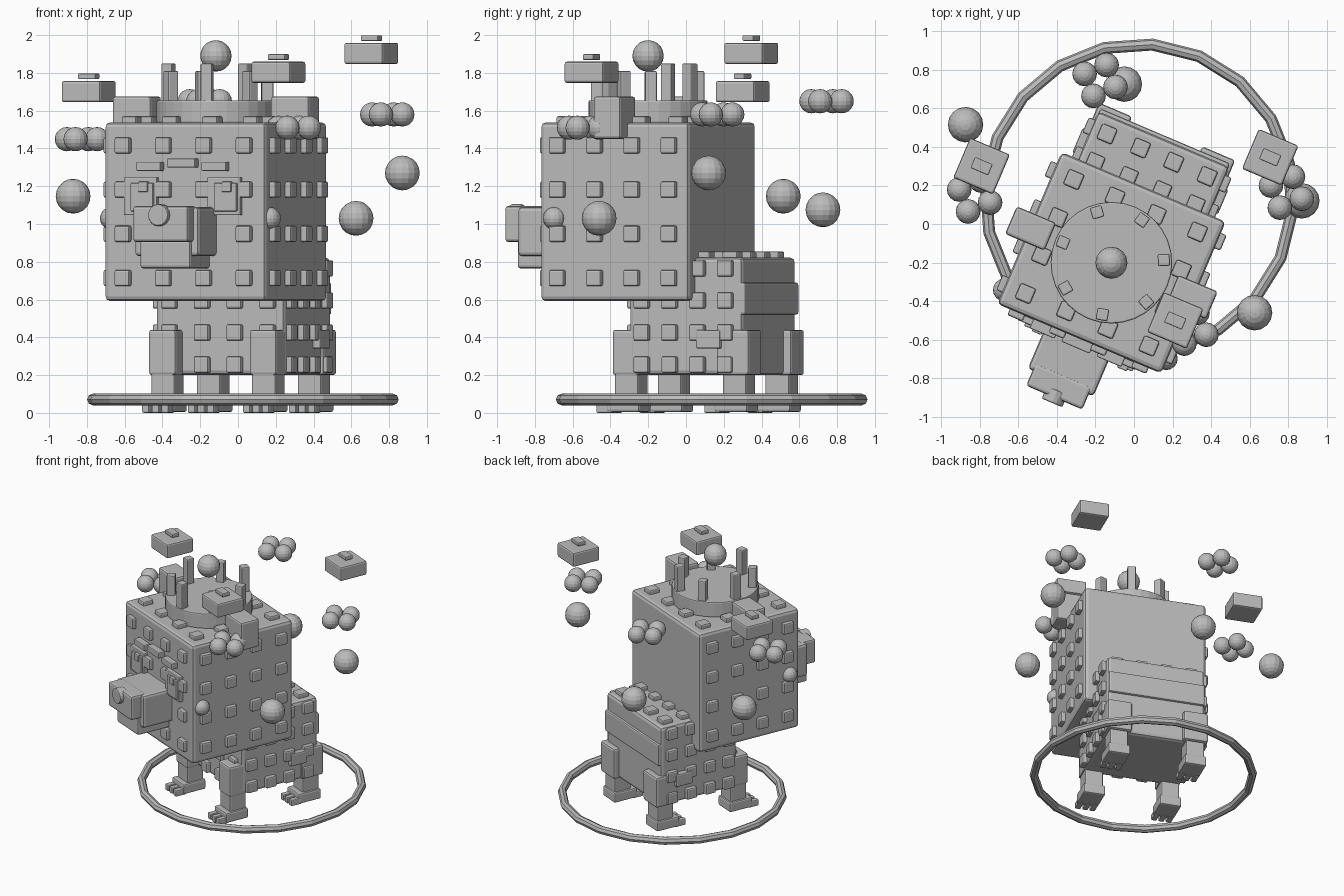
import bpy, bmesh, math
from mathutils import Matrix, Vector

if "Cube" in bpy.data.objects:
    bpy.data.objects.remove(bpy.data.objects["Cube"])

stone = bpy.data.materials.new("plain_grey")
stone.use_nodes = True
stone.diffuse_color = (0.5, 0.5, 0.5, 1)
stone.node_tree.nodes["Principled BSDF"].inputs["Base Color"].default_value = (0.5, 0.5, 0.5, 1)

# The creature stands turned a little to its right
PLACE = Matrix.Translation((0.026, 0.136, 0)) @ Matrix.Rotation(math.radians(-23), 4, 'Z')
UNPLACE = PLACE.inverted()


def finish(name, bm, bevel=0.0):
    mesh = bpy.data.meshes.new(name)
    bm.to_mesh(mesh)
    bm.free()
    mesh.materials.append(stone)
    ob = bpy.data.objects.new(name, mesh)
    bpy.context.collection.objects.link(ob)
    ob.matrix_world = PLACE
    if bevel:
        mod = ob.modifiers.new("rounded_edges", 'BEVEL')
        mod.width, mod.segments = bevel, 2
        mod.limit_method = 'ANGLE'
    return ob


def boxes(name, items, bevel=0.01):
    """items: (centre, size) pairs, optionally with a turn about z"""
    bm = bmesh.new()
    for centre, size, *turn in items:
        m = Matrix.Translation(centre) @ Matrix.Rotation(turn[0] if turn else 0, 4, 'Z')
        bmesh.ops.create_cube(bm, size=1, matrix=m @ Matrix.Diagonal((*size, 1)))
    return finish(name, bm, bevel)


def box(name, x, y, z, bevel=0.015):
    """a box from its limits along each axis"""
    lims = (x, y, z)
    return boxes(name, [([(a + b) / 2 for a, b in lims], [b - a for a, b in lims])], bevel)


def balls(name, centres, r, segs=16, rings=10):
    bm = bmesh.new()
    for c in centres:
        bmesh.ops.create_uvsphere(bm, u_segments=segs, v_segments=rings, radius=r,
                                  matrix=Matrix.Translation(c))
    return finish(name, bm)


def cylinder(name, centre, r, h, segs, turn=Matrix(), bevel=0.008):
    bm = bmesh.new()
    bmesh.ops.create_cone(bm, cap_ends=True, segments=segs, radius1=r, radius2=r, depth=h,
                          matrix=Matrix.Translation(centre) @ turn)
    return finish(name, bm, bevel)


def studs(name, centre, half, spacing):
    """four by four studs on the front, both sides and the top of a block"""
    c, items = Vector(centre), []
    steps = (-1.5, -0.5, 0.5, 1.5)
    for axis, sign in ((1, -1), (0, -1), (0, 1), (2, 1)):
        p, q = [k for k in range(3) if k != axis]
        for i in steps:
            for j in steps:
                pos, size = c.copy(), [0.086] * 3
                pos[axis] += sign * (half[axis] + 0.01)
                pos[p] += i * spacing[p]
                pos[q] += j * spacing[q]
                size[axis] = 0.045
                items.append((pos, size))
    boxes(name, items, 0.01)


# Body with a raised band across the back
box("body", (-0.37, 0.37), (-0.32, 0.33), (0.2, 0.822), 0.025)
box("back_band", (-0.365, 0.365), (0.2, 0.348), (0.52, 0.69), 0.012)
studs("body_studs", (0, 0, 0.51), (0.37, 0.32, 0.312), (0.188, 0.16, 0.17))
boxes("side_bars", [((s * 0.385, 0.15, 0.39), (0.05, 0.14, 0.1)) for s in (-1, 1)])

# Legs with thighs, feet and toes
for end, v, thigh in (("front", -0.34, 0.078), ("hind", 0.28, 0.093)):
    for side, u in (("right", -0.29), ("left", 0.29)):
        tag = f"{end}_{side}_"
        box(tag + "thigh", (u - thigh, u + thigh), (v - thigh, v + thigh), (0.2, 0.44))
        box(tag + "leg", (u - 0.068, u + 0.068), (v - 0.068, v + 0.068), (0.05, 0.25), 0.01)
        box(tag + "foot", (u - 0.082, u + 0.082), (v - 0.11, v + 0.08), (0.005, 0.085), 0.012)
        boxes(tag + "toes", [((u + k * 0.055, v - 0.125, 0.025), (0.042, 0.09, 0.05))
                             for k in (-1, 0, 1)], 0.008)

# Head
HV = -0.366
FACE = HV - 0.4275
box("head", (-0.4625, 0.4625), (FACE, HV + 0.4275), (0.592, 1.538), 0.025)
studs("head_studs", (0, HV, 1.065), (0.4625, 0.4275, 0.473), (0.232, 0.214, 0.234))
boxes("ears", [((s * 0.455, HV, 1.563), (0.222, 0.155, 0.225)) for s in (-1, 1)], 0.015)
balls("cheeks", [(s * 0.455, -0.712, 1.03) for s in (-1, 1)], 0.06)

# Eyes and brows
for name, shift, lift, depth, w, h in (("eyes", 0, 0, 0.035, 0.19, 0.2),
                                       ("pupils", 0.015, -0.005, 0.05, 0.13, 0.15),
                                       ("eye_glints", 0.025, 0.05, 0.06, 0.055, 0.055)):
    boxes(name, [((s * 0.24 + shift, FACE - depth / 2, 1.147 + lift), (w, depth, h))
                 for s in (-1, 1)], 0.006)
boxes("brows", [((s * 0.188, FACE - 0.02, 1.305 + 0.018 * (s == 0)), (0.14 + 0.02 * (s == 0), 0.06, 0.048))
                for s in (-1, 0, 1)], 0.006)

# Snout, jaw and nose
box("snout", (-0.185, 0.185), (-1.04, FACE + 0.02), (0.83, 1.09), 0.02)
box("muzzle", (-0.158, 0.158), (-1.125, -1.0), (0.905, 1.095))
box("jaw", (-0.145, 0.145), (-1.06, FACE + 0.02), (0.765, 0.915))
cylinder("nose", (0, -1.12, 1.047), 0.058, 0.07, 16, Matrix.Rotation(math.pi / 2, 4, 'X'))

# Crown: disc, seven posts and a hovering orb
cylinder("crown_disc", (0, HV, 1.595), 0.315, 0.12, 32)
posts = []
for k in range(7):
    a = math.radians(26) + k * math.tau / 7
    top = 1.85 if k % 2 else 1.81
    posts.append(((0.272 * math.cos(a), HV + 0.272 * math.sin(a), (1.6 + top) / 2),
                  (0.062, 0.062, top - 1.6), a))
boxes("crown_posts", posts, 0.008)
balls("crown_orb", [(0, HV, 1.89)], 0.083)

# Floating lidded boxes
for name, c in (("right", (-0.79, 0.30, 1.701)), ("front", (0.214, -0.50, 1.803)),
                ("left", (0.706, 0.346, 1.903))):
    p = UNPLACE @ Vector(c)
    boxes(name + "_floating_box", [(p, (0.224, 0.224, 0.112))], 0.012)
    boxes(name + "_floating_lid", [(p + Vector((0, 0, 0.081)), (0.1, 0.062, 0.03))], 0.006)

# Floating clusters of four balls
for name, c in (("right", (-0.826, 0.145, 1.449)), ("front", (0.295, -0.54, 1.51)),
                ("left", (0.79, 0.165, 1.58)), ("back", (-0.176, 0.744, 1.65))):
    p = UNPLACE @ Vector(c)
    balls(name + "_ball_cluster", [p + Vector(d) * 0.087 for d in
                                   ((1, 0, 0), (-1, 0, 0), (0, 1, 0), (0, -1, 0))], 0.064)

# Single floating orbs
balls("floating_orbs", [UNPLACE @ Vector(c) for c in
                        ((-0.873, 0.515, 1.147), (0.625, -0.46, 1.03),
                         (0.87, 0.12, 1.27), (-0.05, 0.725, 1.075))], 0.092)

# Ground ring
bm = bmesh.new()
SEGS, SIDES = 20, 8
loops = []
for i in range(SEGS):
    a = i * math.tau / SEGS
    loop = []
    for j in range(SIDES):
        b = j * math.tau / SIDES
        r = 0.797 + 0.031 * math.cos(b)
        loop.append(bm.verts.new((r * math.cos(a), r * math.sin(a), 0.071 + 0.031 * math.sin(b))))
    loops.append(loop)
for i in range(SEGS):
    p, q = loops[i], loops[(i + 1) % SEGS]
    for j in range(SIDES):
        k = (j + 1) % SIDES
        bm.faces.new((p[j], q[j], q[k], p[k]))
finish("ground_ring", bm)
